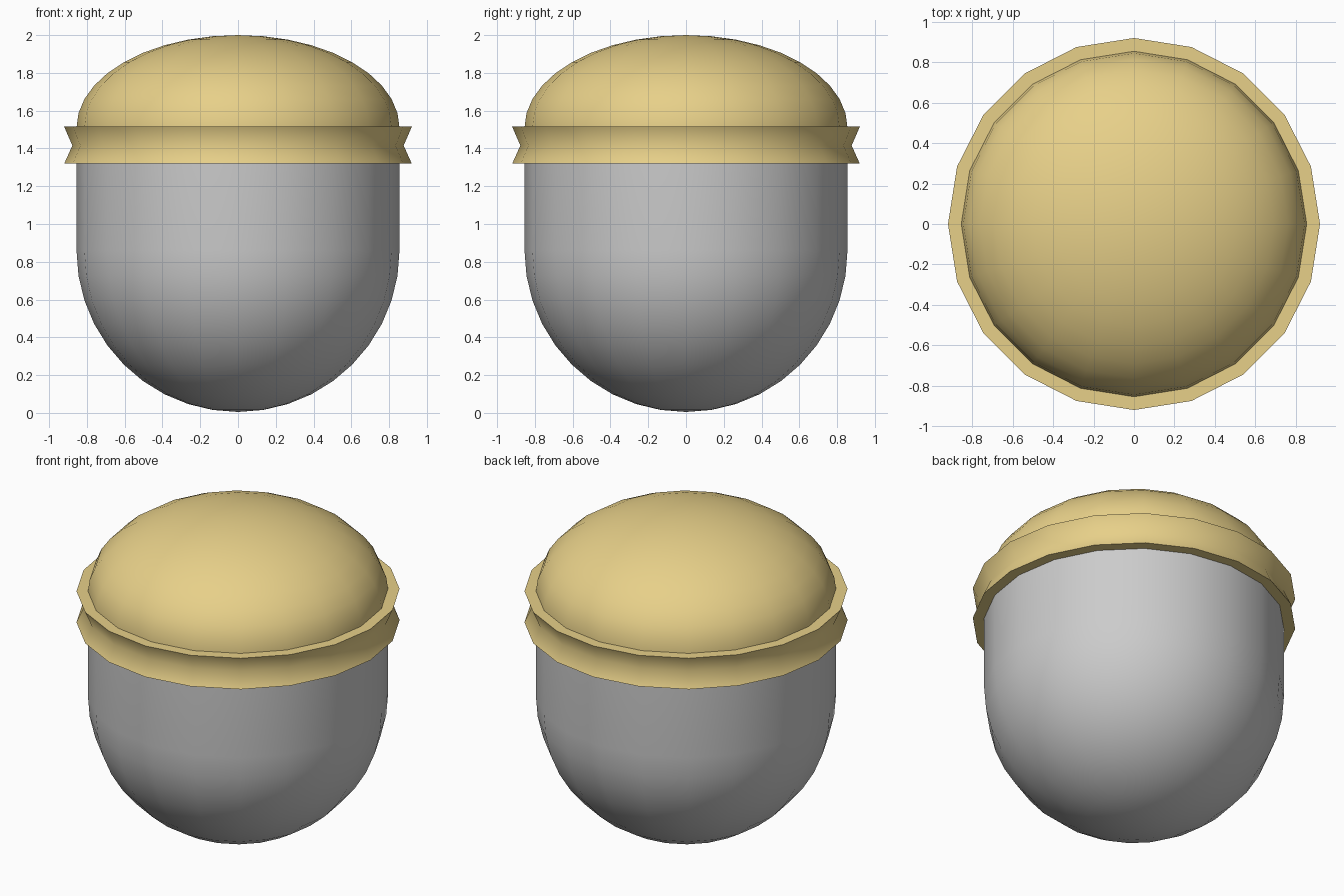
import bpy, bmesh, math

if "Cube" in bpy.data.objects:
    bpy.data.objects.remove(bpy.data.objects["Cube"])

SIDES = 20


def revolve(name, profile, closed=False, smooth=30, color=None):
    """Spin a list of (radius, z) points about z; zero radius makes a pole."""
    bm = bmesh.new()
    rings = []
    for r, z in profile:
        if r < 1e-5:
            rings.append([bm.verts.new((0, 0, z))] * SIDES)
        else:
            rings.append([bm.verts.new((r * math.cos(2 * math.pi * i / SIDES),
                                        r * math.sin(2 * math.pi * i / SIDES), z))
                          for i in range(SIDES)])
    pairs = list(zip(rings, rings[1:]))
    if closed:
        pairs.append((rings[-1], rings[0]))
    for a, b in pairs:
        for i in range(SIDES):
            j = (i + 1) % SIDES
            bm.faces.new(dict.fromkeys((a[i], a[j], b[j], b[i])))
    bmesh.ops.recalc_face_normals(bm, faces=bm.faces)
    mesh = bpy.data.meshes.new(name)
    bm.to_mesh(mesh)
    bm.free()
    obj = bpy.data.objects.new(name, mesh)
    bpy.context.collection.objects.link(obj)
    if color:
        mat = bpy.data.materials.new(name + "_material")
        mat.diffuse_color = color
        mat.use_nodes = True
        mat.node_tree.nodes["Principled BSDF"].inputs["Base Color"].default_value = mat.diffuse_color
        mesh.materials.append(mat)
    bpy.ops.object.select_all(action='DESELECT')
    obj.select_set(True)
    bpy.context.view_layer.objects.active = obj
    bpy.ops.object.shade_smooth_by_angle(angle=math.radians(smooth))
    return obj


def arc(radius, height, centre, steps=10):
    """Quarter ellipse from the pole out to the rim."""
    pts = [(radius * math.sin(math.pi / 2 * i / steps),
            centre + height * math.cos(math.pi / 2 * i / steps))
           for i in range(steps + 1)]
    return pts


R = 0.855
GOLD = (0.80, 0.63, 0.25, 1)

# Round-bottomed body
revolve("body", arc(R, -0.855, 0.86) + [(R, 1.42)])

# Flattened dome on top
revolve("dome", arc(R, 0.49, 1.51) + [(R, 1.42)], color=GOLD)

# Band with a waist, flared at both rims
revolve("band", [(0.84, 1.32), (0.92, 1.32), (0.877, 1.415), (0.92, 1.515), (0.84, 1.515)],
        closed=True, smooth=60, color=GOLD)
